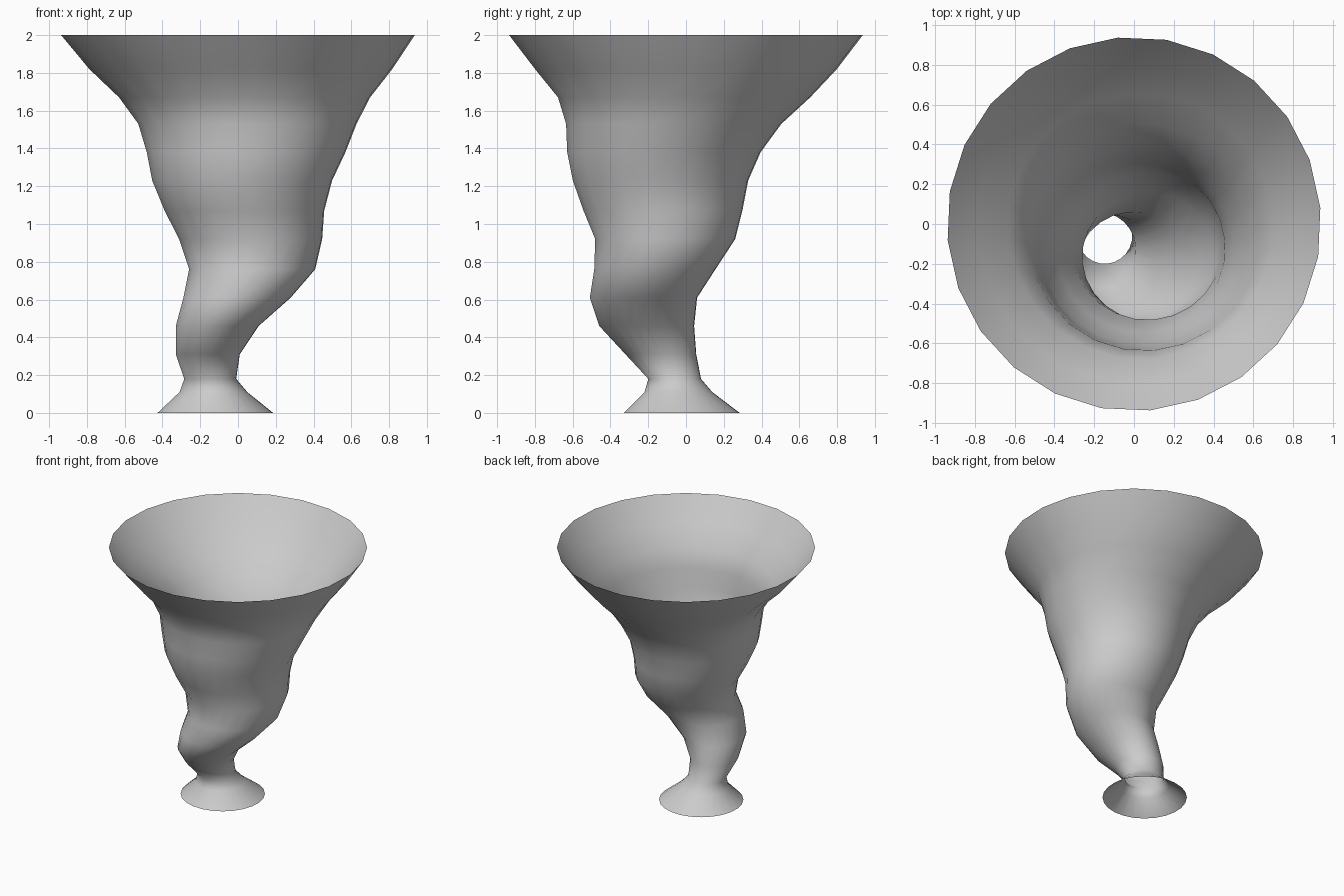
import bpy, bmesh
from math import sin, cos, radians, tau

SIDES = 24
TWIST = radians(5)

# Rings of the wandering funnel: z, centre x, centre y, radius x, radius y
RINGS = [
    (0.00, -0.12, -0.022, 0.307, 0.307),
    (0.11, -0.13, -0.040, 0.180, 0.180),
    (0.18, -0.147, -0.060, 0.138, 0.140),
    (0.31, -0.16, -0.133, 0.170, 0.188),
    (0.46, -0.11, -0.208, 0.220, 0.252),
    (0.61, -0.005, -0.225, 0.285, 0.285),
    (0.76, 0.075, -0.165, 0.335, 0.322),
    (0.92, 0.067, -0.110, 0.380, 0.372),
    (1.07, 0.034, -0.122, 0.424, 0.422),
    (1.23, 0.022, -0.135, 0.478, 0.466),
    (1.38, 0.043, -0.117, 0.528, 0.514),
    (1.53, 0.050, -0.065, 0.580, 0.572),
    (1.67, 0.035, -0.010, 0.667, 0.670),
    (1.82, 0.015, 0.000, 0.805, 0.802),
    (2.00, 0.000, 0.000, 0.940, 0.940),
]

# Whirling funnel: one open skin lofted through the rings
bm = bmesh.new()
loops = []
for z, cx, cy, rx, ry in RINGS:
    loops.append([bm.verts.new((cx + rx * cos(TWIST + tau * i / SIDES),
                                cy + ry * sin(TWIST + tau * i / SIDES), z))
                  for i in range(SIDES)])
for low, high in zip(loops, loops[1:]):
    for i in range(SIDES):
        j = (i + 1) % SIDES
        bm.faces.new((low[i], low[j], high[j], high[i])).smooth = True

mesh = bpy.data.meshes.new("whirlwind_funnel")
bm.to_mesh(mesh)
bm.free()
funnel = bpy.data.objects.new("whirlwind_funnel", mesh)
bpy.context.collection.objects.link(funnel)
